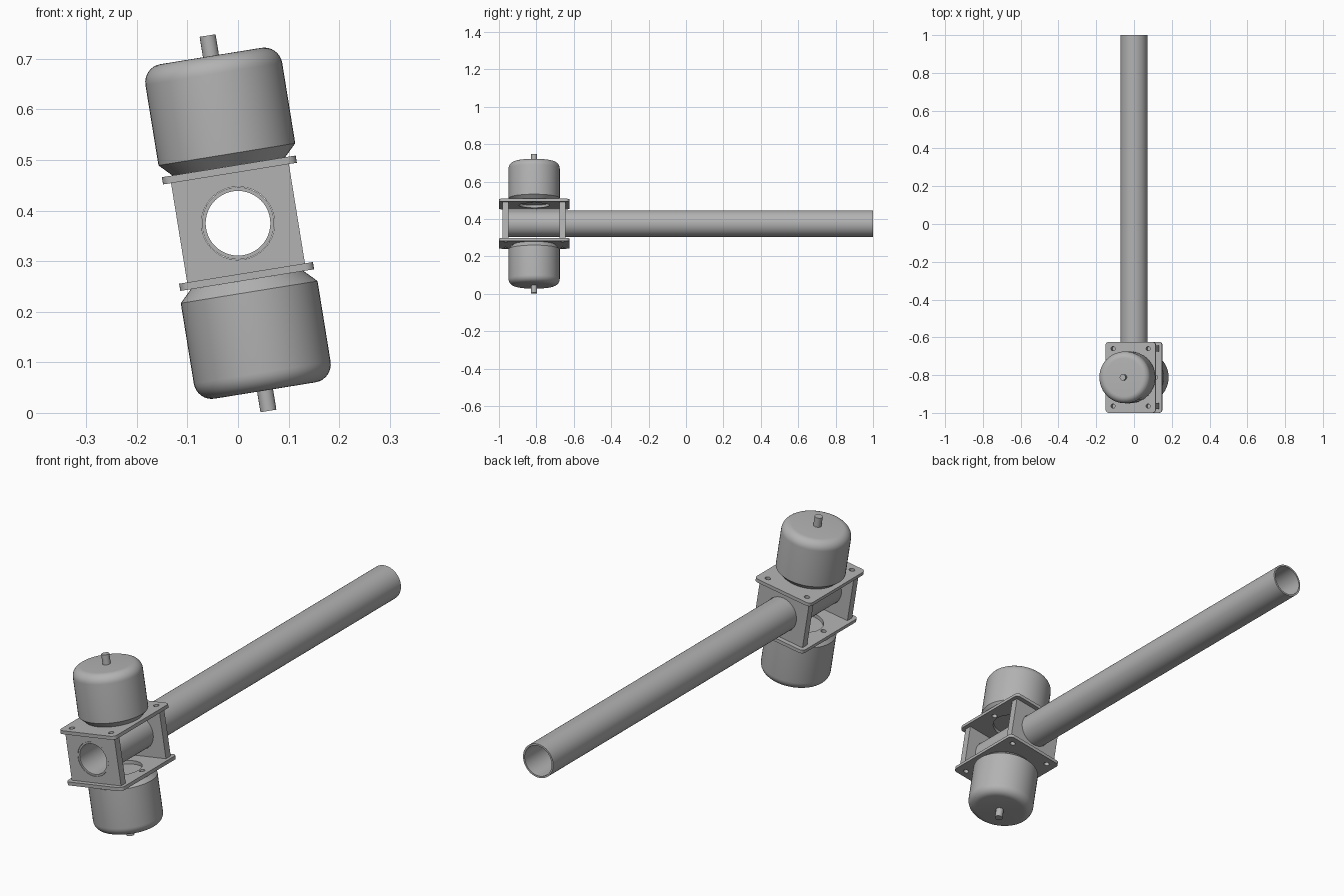
import bpy, bmesh, math
from mathutils import Matrix

if "Cube" in bpy.data.objects:
    bpy.data.objects.remove(bpy.data.objects["Cube"], do_unlink=True)

# Single grey material
GREY = 0.45
grey = bpy.data.materials.new("plain grey")
grey.use_nodes = True
grey.diffuse_color = (GREY, GREY, GREY, 1)
grey.node_tree.nodes["Principled BSDF"].inputs["Base Color"].default_value = (GREY, GREY, GREY, 1)

# The motor bracket is rolled about the long boom
CENTRE_Y, CENTRE_Z = -0.812, 0.375
FRAME = Matrix.Translation((0, CENTRE_Y, CENTRE_Z)) @ Matrix.Rotation(math.radians(-9.2), 4, "Y")
TUBE_R = 0.0715


def finish(name, bm, matrix):
    bmesh.ops.recalc_face_normals(bm, faces=bm.faces[:])
    mesh = bpy.data.meshes.new(name)
    bm.to_mesh(mesh)
    bm.free()
    mesh.materials.append(grey)
    obj = bpy.data.objects.new(name, mesh)
    bpy.context.collection.objects.link(obj)
    obj.matrix_world = matrix
    return obj


def smooth(obj):
    bpy.ops.object.select_all(action="DESELECT")
    obj.select_set(True)
    bpy.context.view_layer.objects.active = obj
    bpy.ops.object.shade_smooth_by_angle(angle=math.radians(32))


def lathe(name, profile, matrix, steps=48, closed=False):
    """Spin a (radius, height) profile around the local z axis."""
    bm = bmesh.new()
    verts = [bm.verts.new((r, 0, h)) for r, h in profile]
    pairs = list(zip(verts, verts[1:]))
    if closed:
        pairs.append((verts[-1], verts[0]))
    edges = [bm.edges.new(p) for p in pairs]
    bmesh.ops.spin(bm, geom=verts + edges, cent=(0, 0, 0), axis=(0, 0, 1),
                   angle=math.tau, steps=steps)
    bmesh.ops.remove_doubles(bm, verts=bm.verts[:], dist=1e-5)
    obj = finish(name, bm, matrix)
    smooth(obj)
    return obj


def box(name, size, centre, corner=0):
    """Box in the bracket frame, with optional rounded vertical corners."""
    bm = bmesh.new()
    bmesh.ops.create_cube(bm, size=1, matrix=Matrix.Diagonal((*size, 1)))
    if corner:
        upright = [e for e in bm.edges
                   if abs(e.verts[0].co.z - e.verts[1].co.z) > size[2] / 2]
        bmesh.ops.bevel(bm, geom=upright, offset=corner, segments=5, profile=0.5,
                        affect="EDGES")
    return finish(name, bm, FRAME @ Matrix.Translation(centre))


def drill(obj, holes, axis="Z", depth=0.5):
    """Cut round holes given as (x, y, z, radius) in the bracket frame."""
    for x, y, z, radius in holes:
        bm = bmesh.new()
        bmesh.ops.create_cone(bm, cap_ends=True, segments=32, radius1=radius,
                              radius2=radius, depth=depth)
        turn = Matrix.Rotation(math.pi / 2, 4, "X") if axis == "Y" else Matrix()
        cutter = finish("hole_cutter", bm, FRAME @ Matrix.Translation((x, y, z)) @ turn)
        cutter.hide_render = True
        cut = obj.modifiers.new("hole", "BOOLEAN")
        cut.object, cut.operation, cut.solver = cutter, "DIFFERENCE", "EXACT"
        bpy.context.view_layer.objects.active = obj
        bpy.ops.object.modifier_apply(modifier=cut.name)
        bpy.data.objects.remove(cutter, do_unlink=True)
    smooth(obj)


# Long hollow boom
start, end, bore = -0.979, 1.0, 0.064
lathe("boom_tube", [(TUBE_R, start), (TUBE_R, end), (bore, end), (bore, start)],
      Matrix.Translation((0, 0, CENTRE_Z)) @ Matrix.Rotation(-math.pi / 2, 4, "X"),
      closed=True)

BOLTS = [(sx * 0.094, sy * 0.152) for sx in (-1, 1) for sy in (-1, 1)]

# Bracket end walls, bored for the boom and tapped for the bolts
for name, side in (("front_wall", -1), ("back_wall", 1)):
    wall = box(name, (0.236, 0.032, 0.2), (0, side * 0.152, 0))
    drill(wall, [(0, side * 0.152, 0, TUBE_R + 0.001)], "Y", 0.1)
    drill(wall, [(x, y, z, 0.011) for x, y in BOLTS if y * side > 0
                 for z in (-0.1, 0.1)], depth=0.06)

# Motor profile: bevelled base, straight can, rounded cap
R, TOP, ROUND = 0.137, 0.335, 0.036
motor = [(0, 0.114), (0.113, 0.114), (R, 0.138)]
for i in range(9):
    a = i / 8 * math.pi / 2
    motor.append((R - ROUND + ROUND * math.cos(a), TOP - ROUND + ROUND * math.sin(a)))
motor.append((0, TOP))
shaft = [(0, TOP - 0.01), (0.016, TOP - 0.01), (0.016, 0.376), (0, 0.376)]

# Mounting plates, motors and shafts above and below
for place, sign in (("upper", 1), ("lower", -1)):
    z = sign * 0.1067
    plate = box(place + "_plate", (0.268, 0.376, 0.0145), (0, 0, z), corner=0.018)
    drill(plate, [(x, y, z, 0.011) for x, y in BOLTS]
          + [(-0.1, 0, z, 0.011), (0.1, 0, z, 0.011), (0, 0, z, 0.082)], depth=0.1)
    flip = FRAME if sign > 0 else FRAME @ Matrix.Rotation(math.pi, 4, "Y")
    lathe(place + "_motor", motor, flip)
    lathe(place + "_shaft", shaft, flip, steps=20)
